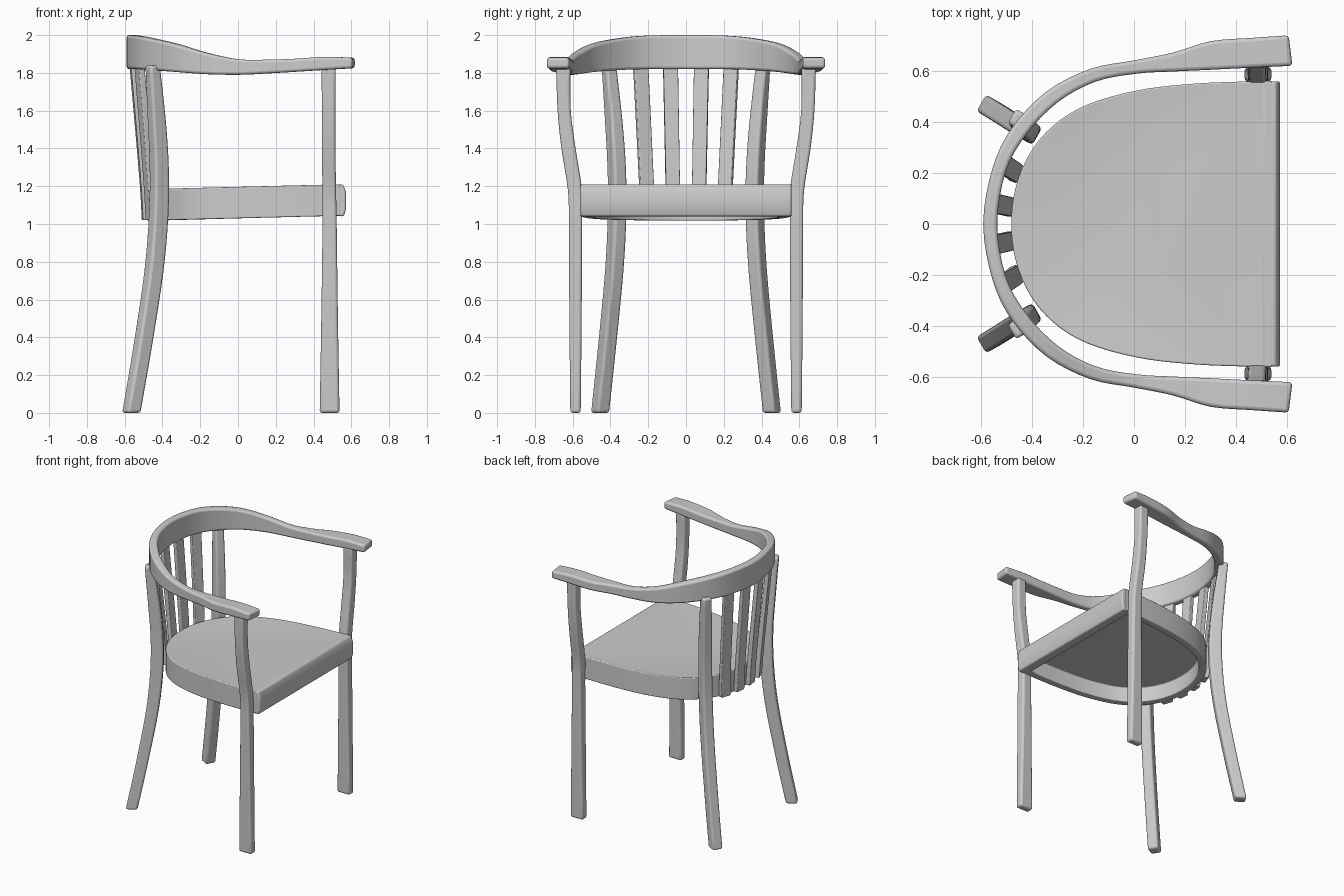
import bpy, bmesh
from math import radians, cos, sin
from mathutils import Vector

if "Cube" in bpy.data.objects:
    bpy.data.objects.remove(bpy.data.objects["Cube"])


def spline(pts, n=4):
    """Catmull-Rom resampling of tuples of any size."""
    p = [Vector(q) for q in pts]
    p = [p[0] * 2 - p[1]] + p + [p[-1] * 2 - p[-2]]
    out = []
    for a, b, c, d in zip(p, p[1:], p[2:], p[3:]):
        for k in range(n):
            t = k / n
            out.append((b * 2 + (c - a) * t + (a * 2 - b * 5 + c * 4 - d) * t ** 2
                        + (b * 3 - a - c * 3 + d) * t ** 3) * 0.5)
    return out + [p[-2]]


def loft(name, sections, bevel):
    """Skin a list of closed sections, cap both ends, round the edges."""
    bm = bmesh.new()
    rings = [[bm.verts.new(v) for v in s] for s in sections]
    for r, s in zip(rings, rings[1:]):
        for i in range(len(r)):
            j = (i + 1) % len(r)
            bm.faces.new((r[i], r[j], s[j], s[i]))
    bm.faces.new(rings[0][::-1])
    bm.faces.new(rings[-1])
    bmesh.ops.recalc_face_normals(bm, faces=bm.faces)
    me = bpy.data.meshes.new(name)
    bm.to_mesh(me)
    bm.free()
    ob = bpy.data.objects.new(name, me)
    bpy.context.collection.objects.link(ob)
    m = ob.modifiers.new("round", 'BEVEL')
    m.width, m.segments, m.limit_method, m.angle_limit = bevel, 3, 'ANGLE', radians(40)
    bpy.ops.object.select_all(action='DESELECT')
    ob.select_set(True)
    bpy.context.view_layer.objects.active = ob
    bpy.ops.object.shade_smooth_by_angle(angle=radians(40))
    return ob


def post(name, path, angle, bevel, n=4):
    """Rectangular bar along (x, y, z, depth, width), turned about z."""
    secs = []
    c, s = cos(angle), sin(angle)
    for x, y, z, d, w in spline(path, n):
        secs.append([(x + c * a * d / 2 - s * b * w / 2, y + s * a * d / 2 + c * b * w / 2, z)
                     for a, b in ((-1, -1), (1, -1), (1, 1), (-1, 1))])
    return loft(name, secs, bevel)


def mirrored(path):
    return [(p[0], -p[1]) + tuple(p[2:]) for p in path]


# Seat: D-shaped, slightly dished, hollow underneath with an apron
half = [(-0.48, 0), (-0.455, 0.17), (-0.37, 0.33), (-0.22, 0.45), (0, 0.52),
        (0.25, 0.55), (0.54, 0.56)]
outline = spline([(x, -y) for x, y in half[:0:-1]] + half, 5)


def ring(scale, z):
    return [(0.05 + (x - 0.05) * scale, y * scale, z + 0.025 * x) for x, y in outline]


loft("seat", [ring(0.9, 1.14), ring(0.9, 1.03), ring(1, 1.03), ring(1, 1.197),
              ring(0.7, 1.188), ring(0.35, 1.185)], 0.006)

# Front rail with rounded nose
loft("front_rail", [[(0.5, y, 1.045), (0.56, y, 1.04), (0.572, y, 1.08), (0.572, y, 1.17),
                     (0.556, y, 1.21), (0.5, y, 1.21)] for y in (-0.558, 0.558)], 0.01)

# Continuous back and arm rail: outer xy, inner xy, bottom z, top z
arm = [(-0.59, 0, -0.535, 0, 1.82, 2.0),
       (-0.553, 0.22, -0.503, 0.2, 1.82, 1.997),
       (-0.475, 0.38, -0.425, 0.345, 1.815, 1.982),
       (-0.34, 0.52, -0.3, 0.475, 1.805, 1.952),
       (-0.17, 0.607, -0.15, 0.557, 1.793, 1.905),
       (0, 0.64, 0.01, 0.588, 1.79, 1.872),
       (0.15, 0.67, 0.16, 0.597, 1.797, 1.87),
       (0.3, 0.715, 0.31, 0.604, 1.806, 1.875),
       (0.46, 0.728, 0.47, 0.612, 1.816, 1.885),
       (0.605, 0.738, 0.62, 0.619, 1.825, 1.88)]
flip = [(a, -b, c, -d, e, f) for a, b, c, d, e, f in arm[:0:-1]]
loft("arm_rail", [[(a, b, e), (a, b, f), (c, d, f), (c, d, e)]
                  for a, b, c, d, e, f in spline(flip + arm)], 0.014)

# Front legs, rising into arm supports
front = [(0.485, 0.585, 0, 0.105, 0.055), (0.485, 0.585, 0.5, 0.088, 0.065),
         (0.485, 0.585, 1.0, 0.075, 0.07), (0.483, 0.588, 1.18, 0.072, 0.075),
         (0.48, 0.622, 1.4, 0.072, 0.075), (0.48, 0.645, 1.6, 0.072, 0.07),
         (0.48, 0.65, 1.83, 0.075, 0.075)]
# Back legs, splayed outward and turned to follow the rail
back = [(-0.565, 0.455, 0, 0.08, 0.075), (-0.505, 0.418, 0.35, 0.082, 0.075),
        (-0.445, 0.38, 0.75, 0.085, 0.075), (-0.42, 0.365, 1.05, 0.087, 0.075),
        (-0.417, 0.367, 1.3, 0.085, 0.075), (-0.43, 0.383, 1.55, 0.08, 0.072),
        (-0.452, 0.408, 1.84, 0.062, 0.065)]
# Back slats, fixed to the outside of the seat
slats = [([(-0.489, 0.067, 1.02, 0.034, 0.075), (-0.503, 0.071, 1.25, 0.034, 0.075),
           (-0.555, 0.082, 1.84, 0.032, 0.078)], -0.1),
         ([(-0.462, 0.2, 1.02, 0.034, 0.075), (-0.475, 0.211, 1.25, 0.034, 0.075),
           (-0.522, 0.24, 1.84, 0.032, 0.078)], -0.35)]

for side, f in (("left", list), ("right", mirrored)):
    sign = 1 if side == "left" else -1
    post("front_leg_" + side, f(front), 0, 0.014)
    post("back_leg_" + side, f(back), -0.52 * sign, 0.014)
    for i, (path, turn) in enumerate(slats):
        post(f"back_slat_{side}_{i + 1}", f(path), turn * sign, 0.005)
